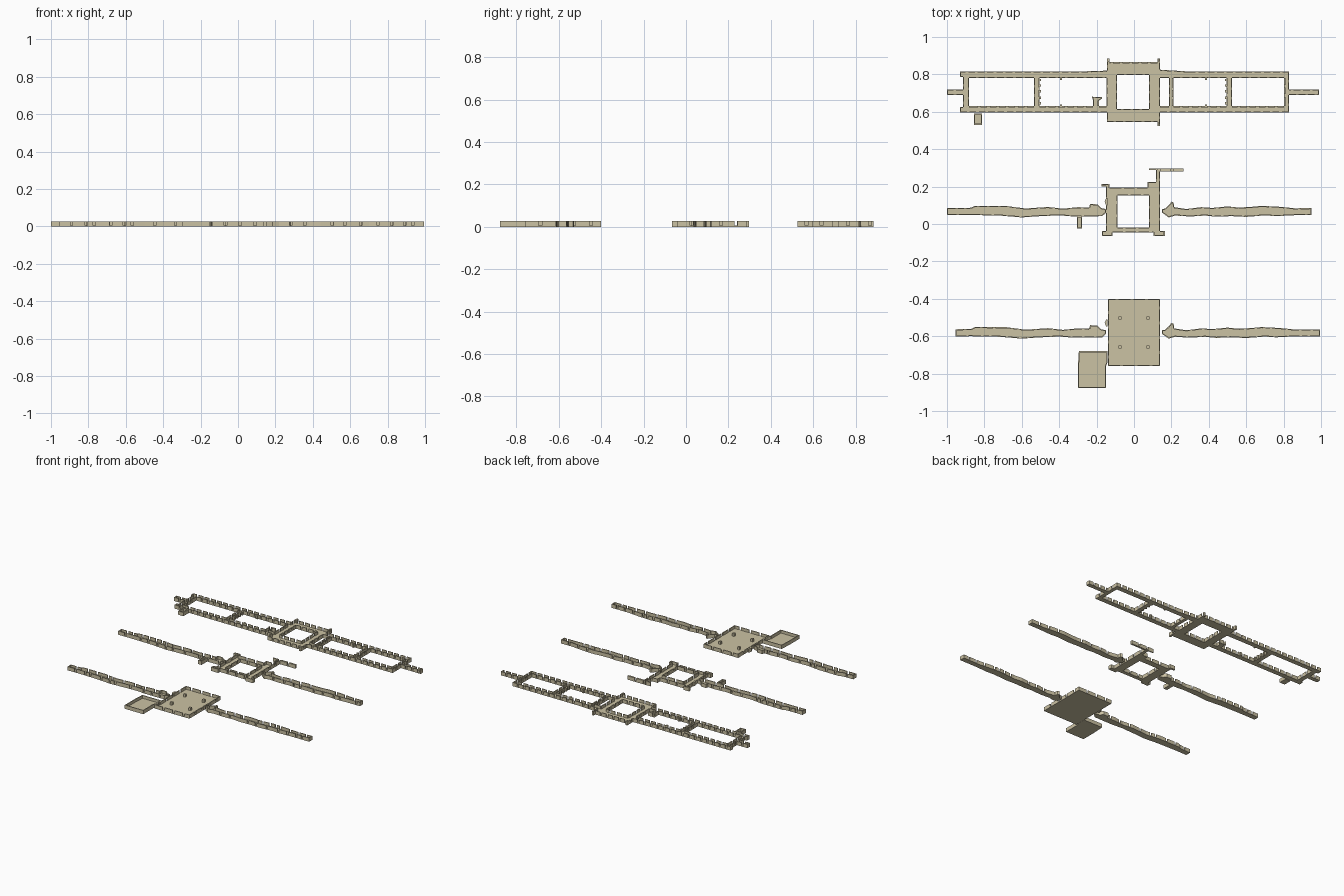
import bpy, bmesh, random
from mathutils import Vector

if "Cube" in bpy.data.objects:
    bpy.data.objects.remove(bpy.data.objects["Cube"])

random.seed(4)
FLOOR, TOP, THICK = 0.006, 0.027, 0.006


def finish(bm, name):
    bmesh.ops.recalc_face_normals(bm, faces=bm.faces)
    me = bpy.data.meshes.new(name)
    bm.to_mesh(me)
    bm.free()
    ob = bpy.data.objects.new(name, me)
    bpy.context.collection.objects.link(ob)
    mat = bpy.data.materials.get("stone") or bpy.data.materials.new("stone")
    mat.diffuse_color = (0.60, 0.54, 0.37, 1)
    mat.use_nodes = True
    mat.node_tree.nodes["Principled BSDF"].inputs["Base Color"].default_value = mat.diffuse_color
    me.materials.append(mat)


def prism(bm, loops, z0, z1):
    edges = []
    for loop in loops:
        vs = [bm.verts.new((x, y, z0)) for x, y in loop]
        edges += [bm.edges.new((vs[i - 1], vs[i])) for i in range(len(vs))]
    geo = bmesh.ops.triangle_fill(bm, edges=edges, use_beauty=True)["geom"]
    faces = [g for g in geo if isinstance(g, bmesh.types.BMFace)]
    ext = bmesh.ops.extrude_face_region(bm, geom=faces, use_keep_orig=True)["geom"]
    bmesh.ops.translate(bm, vec=(0, 0, z1 - z0),
                        verts=[g for g in ext if isinstance(g, bmesh.types.BMVert)])


def rect(x0, x1, y0, y1):
    return [(x0, y0), (x1, y0), (x1, y1), (x0, y1)]


def area(p):
    return sum(p[i - 1][0] * p[i][1] - p[i][0] * p[i - 1][1] for i in range(len(p)))


# Floor slab with low walls standing just inside every boundary, broken by openings
def part(name, outer, holes=(), pitch=0.05, gap=0.014, jitter=0.0):
    loops = [outer if area(outer) > 0 else outer[::-1]]
    loops += [h if area(h) < 0 else h[::-1] for h in holes]
    bm = bmesh.new()
    prism(bm, loops, 0, FLOOR)
    finish(bm, name + "_floor")
    bm = bmesh.new()
    for loop in loops:
        for i in range(len(loop)):
            a, b = Vector(loop[i - 1]), Vector(loop[i])
            d = b - a
            L = d.length
            d.normalize()
            n = Vector((-d.y, d.x)) * THICK
            t = 0
            while t < L - 0.002:
                e = t + (pitch - gap) * random.uniform(1 - jitter, 1 + jitter)
                if e > L - gap:
                    e = L
                p, q = a + d * t, a + d * e
                prism(bm, [[tuple(p), tuple(q), tuple(q + n), tuple(p + n)]], FLOOR, TOP)
                t = e + gap
    finish(bm, name + "_walls")


# Upper layout: long ring of corridors around a central court
outer = [(-1, .69), (-.915, .69), (-.915, .625), (-.93, .625), (-.93, .595),
         (-.145, .595), (-.145, .545), (.125, .545), (.125, .525), (.14, .525),
         (.14, .595), (.83, .595), (.83, .69), (.99, .69), (.99, .72), (.83, .72),
         (.83, .815), (.3, .815), (.14, .825), (.14, .885), (.125, .885), (.125, .865),
         (-.132, .865), (-.132, .885), (-.145, .885), (-.145, .82), (-.3, .815),
         (-.93, .815), (-.93, .785), (-.915, .785), (-.915, .72), (-1, .72)]
alcove = [(-.505, .63), (-.22, .63), (-.22, .665), (-.225, .68), (-.17, .68),
          (-.17, .67), (-.188, .66), (-.188, .63), (-.148, .63), (-.148, .78), (-.505, .78)]
part("upper_layout", outer, [rect(-.882, -.535, .63, .78), alcove,
                             rect(-.09, .08, .615, .797), rect(.14, .187, .63, .78),
                             rect(.21, .495, .63, .78), rect(.525, .803, .63, .78)])
part("upper_side_cell", rect(-.855, -.812, .53, .59), pitch=.3)

# Buttresses projecting from the two inner cross corridors
bm = bmesh.new()
for x in (-.503, .493):
    for y in (.645, .675, .71, .74, .77):
        prism(bm, [rect(x - .006, x + .006, y - .006, y + .006)], 0, TOP)
for x in (-.39, .385):
    for y in (.633, .776):
        prism(bm, [rect(x - .006, x + .006, y - .006, y + .006)], 0, TOP)
finish(bm, "upper_buttresses")


# Winding tunnels either side of the two lower layouts
def tunnel(name, side, end, dy):
    up = [(.15, .08), (.165, .082), (.19, .105), (.2, .12), (.212, .115), (.215, .09),
          (.28, .08), (.36, .09), (.42, .086), (.5, .094), (.56, .088), (.63, .092),
          (.68, .097), (.78, .092), (.86, .084)]
    low = [(.86, .047), (.76, .042), (.7, .046), (.6, .038), (.52, .042), (.44, .039),
           (.38, .045), (.3, .04), (.22, .045), (.185, .035), (.165, .05), (.15, .06)]
    if side < 0:
        up = [(.15, .08), (.175, .085), (.195, .105), (.235, .107), (.24, .088),
              (.3, .09), (.38, .082), (.46, .091), (.58, .083), (.68, .096), (.85, .097), (.87, .087)]
        low = [(.87, .048), (.72, .045), (.6, .035), (.5, .042), (.4, .046),
               (.32, .04), (.24, .04), (.17, .042), (.15, .06)]
    pts = up + [(end, .085), (end, .047)] + low
    part(name, [(side * x, y + dy) for x, y in pts], pitch=.055, gap=.013, jitter=.45)


for name, dy, l, r in (("middle", 0, 1.0, .95), ("lower", -.648, .955, .995)):
    tunnel(name + "_left_tunnel", -1, l, dy)
    tunnel(name + "_right_tunnel", 1, r, dy)
    part(name + "_left_niche", [(-.143, .1 + dy), (-.143, .138 + dy), (-.152, .132 + dy),
                                (-.157, .12 + dy), (-.152, .105 + dy)], pitch=.1)

# Middle layout: square gallery with corner passages
gallery = [(-.172, -.065), (-.115, -.065), (-.115, -.045), (.105, -.045), (.105, -.065),
           (.165, -.065), (.165, -.037), (.14, -.037), (.14, .282), (.265, .282),
           (.265, .296), (.118, .296), (.118, .225), (.072, .225), (.072, .195),
           (-.132, .195), (-.132, .215), (-.175, .215), (-.175, .2), (-.15, .2),
           (-.15, -.037), (-.172, -.037)]
part("middle_gallery", gallery, [rect(-.088, .08, -.018, .152)], pitch=.07)
part("middle_gallery_ledge", rect(.08, .117, .288, .296), pitch=.2)
part("middle_side_cell", rect(-.305, -.277, -.025, .04), pitch=.2)

# Lower layout: hall with side room and four pillars
hall = [(-.14, -.76), (.14, -.76), (.14, -.4), (-.14, -.4)]
part("lower_hall", hall, pitch=.08, gap=.016)
part("lower_side_room", [(-.3, -.877), (-.15, -.877), (-.15, -.76), (-.141, -.74),
                         (-.141, -.68), (-.295, -.68), (-.3, -.76)], pitch=.5)
bm = bmesh.new()
for x in (-.075, .075):
    for y in (-.503, -.657):
        prism(bm, [rect(x - .008, x + .008, y - .008, y + .008)], FLOOR, TOP)
finish(bm, "hall_pillars")
